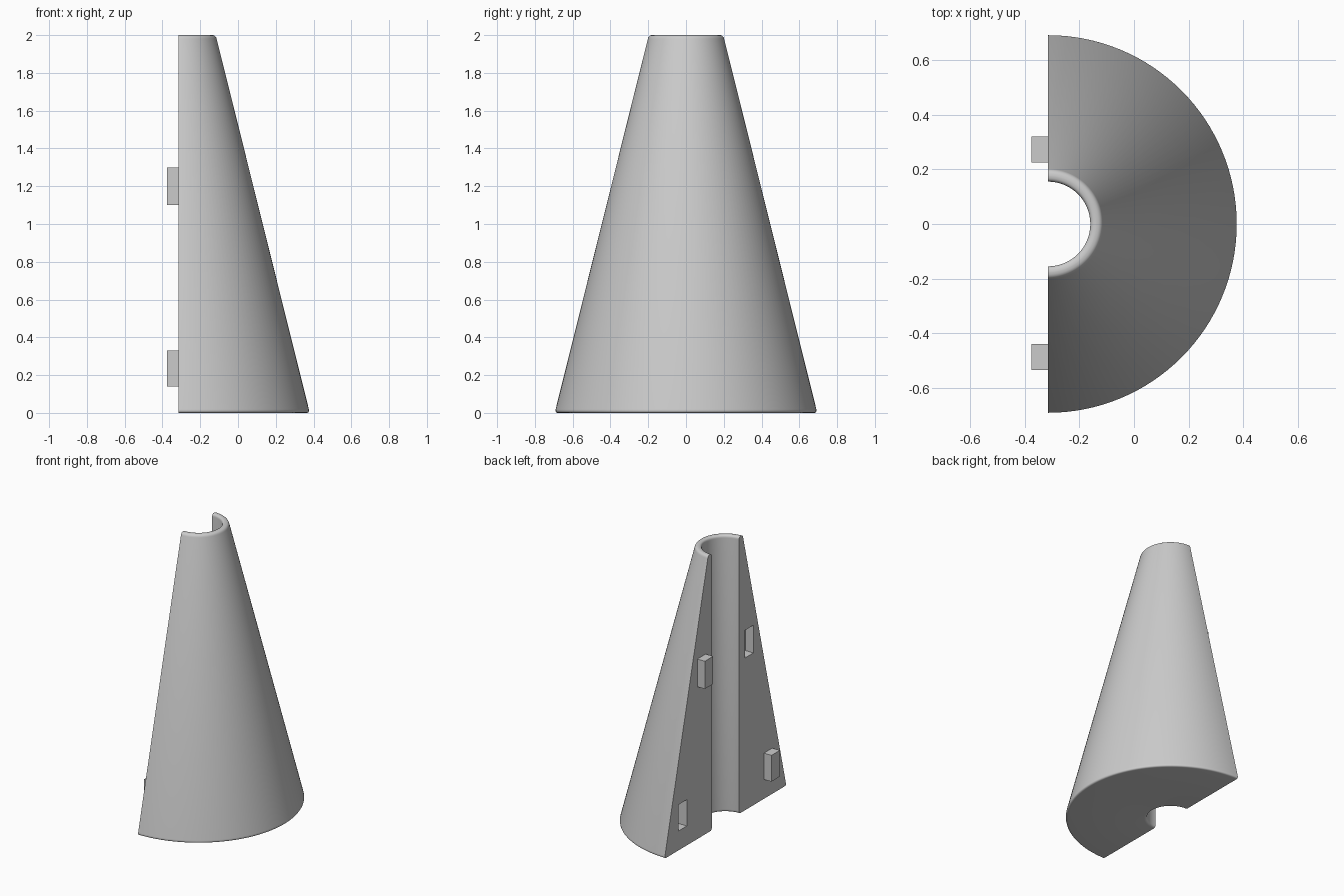
import bpy, bmesh, math
from mathutils import Vector

cube = bpy.data.objects.get("Cube")
if cube:
    bpy.data.objects.remove(cube, do_unlink=True)

CUT_X = -0.315          # plane of the flat split face
STEPS = 64              # segments round the half turn

grey = bpy.data.materials.new("plain grey")
grey.use_nodes = True
grey.diffuse_color = (0.6, 0.6, 0.6, 1)
grey.node_tree.nodes["Principled BSDF"].inputs["Base Color"].default_value = (0.6, 0.6, 0.6, 1)


def add_object(name, bm):
    bmesh.ops.recalc_face_normals(bm, faces=bm.faces)
    mesh = bpy.data.meshes.new(name)
    bm.to_mesh(mesh)
    bm.free()
    mesh.materials.append(grey)
    obj = bpy.data.objects.new(name, mesh)
    bpy.context.collection.objects.link(obj)
    return obj


def box(name, low, high):
    bm = bmesh.new()
    bmesh.ops.create_cube(bm, size=1)
    low, high = Vector(low), Vector(high)
    for v in bm.verts:
        v.co = (low + high) / 2 + v.co * (high - low)
    return add_object(name, bm)


def rounded(corners, radius, steps=5):
    """Round every corner of a closed (radius, height) outline."""
    points = []
    for i, c in enumerate(corners):
        a = c + (corners[i - 1] - c).normalized() * radius
        b = c + (corners[(i + 1) % len(corners)] - c).normalized() * radius
        for k in range(steps + 1):
            t = k / steps
            points.append(a * (1 - t) ** 2 + c * 2 * t * (1 - t) + b * t * t)
    return points


# Half cone with a straight bore: wall section swept through a half turn
section = rounded([Vector(p) for p in ((0.155, 0), (0.695, 0), (0.197, 2), (0.155, 2))], 0.02)
bm = bmesh.new()
rings = []
for s in range(STEPS + 1):
    a = math.pi * (s / STEPS - 0.5)
    rings.append([bm.verts.new((CUT_X + p.x * math.cos(a), p.x * math.sin(a), p.y))
                  for p in section])
n = len(section)
for r0, r1 in zip(rings, rings[1:]):
    for i in range(n):
        j = (i + 1) % n
        bm.faces.new((r0[i], r0[j], r1[j], r1[i]))
bm.faces.new(rings[0])
bm.faces.new(rings[-1])
shell = add_object("half_cone", bm)

# Pegs on the split face, with a mirrored socket opposite each one
for label, y0, y1, z0, z1 in (("upper", 0.225, 0.32, 1.1, 1.3),
                              ("lower", -0.535, -0.44, 0.14, 0.33)):
    box(label + "_peg", (-0.375, y0, z0), (CUT_X + 0.01, y1, z1))
    cutter = box(label + "_socket_cutter", (-0.4, -y1, z0), (CUT_X + 0.065, -y0, z1))
    cutter.hide_render = True
    mod = shell.modifiers.new(label + "_socket", "BOOLEAN")
    mod.operation = "DIFFERENCE"
    mod.solver = "EXACT"
    mod.object = cutter
    bpy.context.view_layer.objects.active = shell
    bpy.ops.object.modifier_apply(modifier=mod.name)
    bpy.data.objects.remove(cutter, do_unlink=True)

# Smooth curved surfaces, crisp split edges
bpy.ops.object.select_all(action="DESELECT")
shell.select_set(True)
bpy.context.view_layer.objects.active = shell
bpy.ops.object.shade_smooth_by_angle(angle=math.radians(35))
